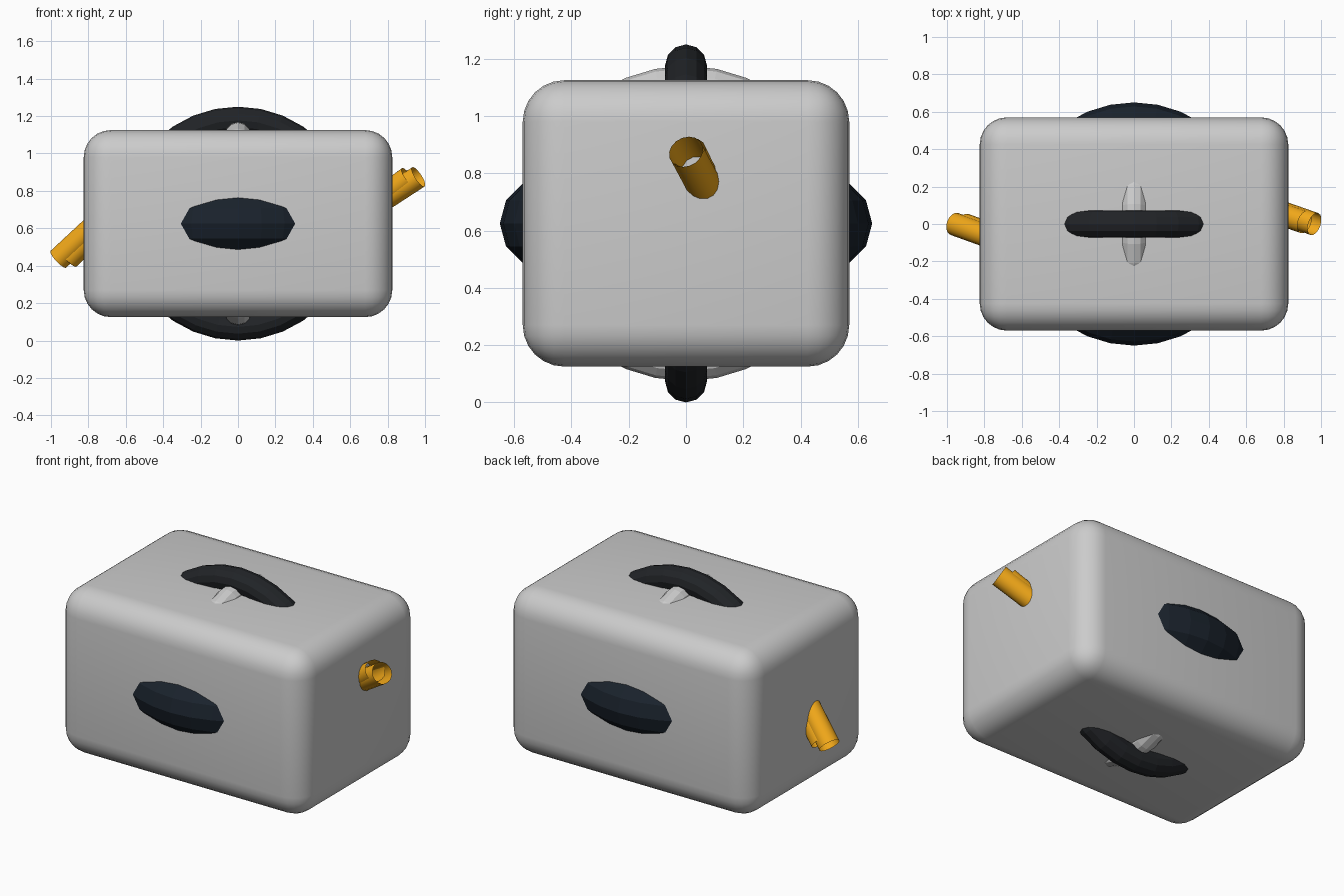
import bpy
from math import pi
from mathutils import Vector

if "Cube" in bpy.data.objects:
    bpy.data.objects.remove(bpy.data.objects["Cube"])

CENTRE = (0, 0, 0.625)


def colour(name, rgb):
    m = bpy.data.materials.new(name)
    m.diffuse_color = (*rgb, 1)
    m.use_nodes = True
    m.node_tree.nodes["Principled BSDF"].inputs["Base Color"].default_value = m.diffuse_color
    return m


black = colour("black", (0.015, 0.017, 0.02))
navy = colour("dark_blue", (0.01, 0.016, 0.025))
gold = colour("gold", (0.9, 0.4, 0.01))


def finish(name, mat=None):
    ob = bpy.context.object
    ob.name = name
    if mat:
        ob.data.materials.append(mat)
    return ob


def ring(name, outer, minor, rot, mat=None):
    bpy.ops.mesh.primitive_torus_add(major_radius=outer - minor, minor_radius=minor,
                                     major_segments=32, minor_segments=12,
                                     location=CENTRE, rotation=rot)
    return finish(name, mat)


def tube(name, end, direction, length=0.42, radius=0.062):
    # open tube whose outer end sits at "end" and runs inwards along "direction"
    d = Vector(direction).normalized()
    bpy.ops.mesh.primitive_cylinder_add(vertices=16, radius=radius, depth=length,
                                        end_fill_type='NOTHING',
                                        location=Vector(end) + d * length / 2)
    ob = finish(name, gold)
    ob.rotation_euler = d.to_track_quat('Z', 'Y').to_euler()
    bpy.ops.object.shade_smooth_by_angle(angle=0.6)


# rounded body
bpy.ops.mesh.primitive_cube_add(size=1, location=CENTRE)
body = finish("body")
body.scale = (1.65, 1.14, 1.0)
bpy.ops.object.transform_apply(location=False, rotation=False, scale=True)
bevel = body.modifiers.new("round_edges", 'BEVEL')
bevel.width = 0.145
bevel.segments = 6
bpy.ops.object.modifier_apply(modifier=bevel.name)
bpy.ops.object.shade_smooth_by_angle(angle=0.6)

# three crossed rings that break through the body
ring("upright_ring", 0.625, 0.073, (pi / 2, 0, 0), black)
ring("level_ring", 0.65, 0.16, (0, 0, 0), navy)
ring("cross_ring", 0.55, 0.07, (0, pi / 2, 0))

# paired tubes on both ends
tube("right_tube_outer", (0.965, 0.0, 0.875), (-1, 0.35, -0.65))
tube("right_tube_inner", (0.912, 0.01, 0.872), (-1, 0.35, -0.73))
tube("left_tube_outer", (-0.96, 0.0, 0.435), (1, -0.36, 0.93))
tube("left_tube_inner", (-0.905, -0.005, 0.44), (1, -0.36, 0.95))
